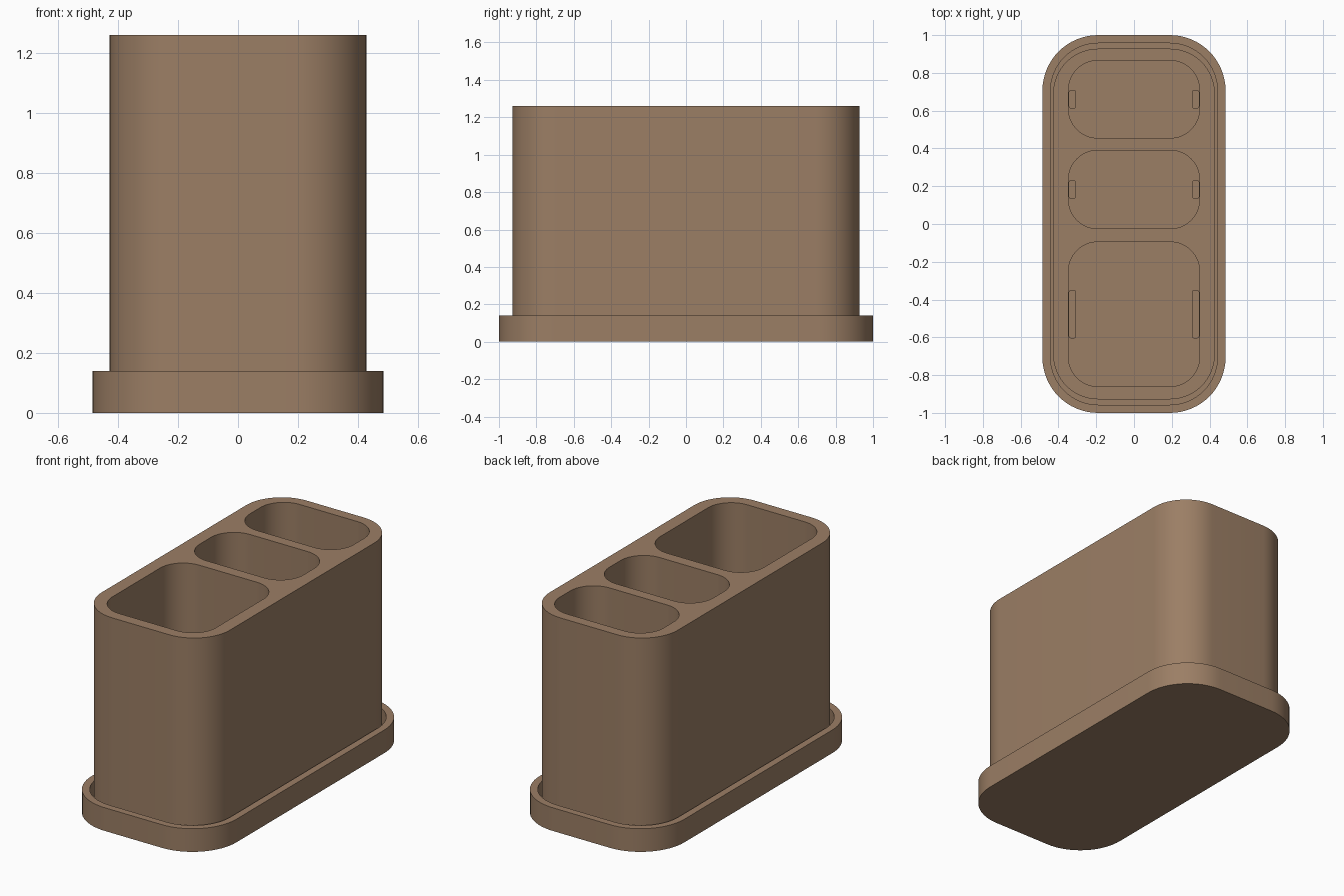
import bpy, bmesh, math

cube = bpy.data.objects.get("Cube")
if cube:
    bpy.data.objects.remove(cube, do_unlink=True)

brown = bpy.data.materials.new("warm brown")
brown.use_nodes = True
colour = (0.33, 0.21, 0.13, 1)
brown.diffuse_color = colour
brown.node_tree.nodes["Principled BSDF"].inputs["Base Color"].default_value = colour


def rounded_prism(name, x0, x1, y0, y1, z0, z1, radius, steps=16):
    """Upright prism with a rounded rectangle as its outline."""
    bm = bmesh.new()
    corners = [(x1 - radius, y1 - radius), (x0 + radius, y1 - radius),
               (x0 + radius, y0 + radius), (x1 - radius, y0 + radius)]
    outline = []
    for i, (cx, cy) in enumerate(corners):
        for s in range(steps + 1):
            a = math.pi / 2 * (i + s / steps)
            outline.append(bm.verts.new((cx + radius * math.cos(a), cy + radius * math.sin(a), z0)))
    base = bm.faces.new(outline)
    top = bmesh.ops.extrude_face_region(bm, geom=[base])["geom"]
    bmesh.ops.translate(bm, vec=(0, 0, z1 - z0),
                        verts=[v for v in top if isinstance(v, bmesh.types.BMVert)])
    bmesh.ops.recalc_face_normals(bm, faces=bm.faces)
    mesh = bpy.data.meshes.new(name)
    bm.to_mesh(mesh)
    bm.free()
    mesh.materials.append(brown)
    obj = bpy.data.objects.new(name, mesh)
    bpy.context.collection.objects.link(obj)
    return obj


def activate(obj):
    bpy.ops.object.select_all(action='DESELECT')
    obj.select_set(True)
    bpy.context.view_layer.objects.active = obj


def carve(obj, cutter):
    """Subtract the cutter and remove it."""
    activate(obj)
    mod = obj.modifiers.new("carve", 'BOOLEAN')
    mod.operation = 'DIFFERENCE'
    mod.solver = 'EXACT'
    mod.object = cutter
    bpy.ops.object.modifier_apply(modifier=mod.name)
    bpy.data.objects.remove(cutter, do_unlink=True)


tray_floor, cup_floor, height = 0.05, 0.1, 1.26

# Drip tray with a shallow recess
tray = rounded_prism("drip_tray", -0.485, 0.485, -1, 1, 0, 0.14, 0.295)
carve(tray, rounded_prism("tray_recess", -0.442, 0.442, -0.957, 0.957, tray_floor, 0.3, 0.252))

# Holder body standing in the tray
holder = rounded_prism("holder_body", -0.428, 0.428, -0.928, 0.928, tray_floor, height, 0.238)

# Three compartments, each with a pair of drain slots: y range, slot half length
for y0, y1, slot in [(-0.86, -0.095, 0.125), (-0.025, 0.39, 0.046), (0.455, 0.865, 0.046)]:
    carve(holder, rounded_prism("compartment", -0.347, 0.347, y0, y1, cup_floor, height + 0.1, 0.155))
    mid = (y0 + y1) / 2
    for side in (-1, 1):
        cx = side * 0.326
        carve(holder, rounded_prism("drain_slot", cx - 0.017, cx + 0.017, mid - slot, mid + slot,
                                    0, cup_floor + 0.05, 0.008, 4))

for obj in (tray, holder):
    activate(obj)
    bpy.ops.object.shade_smooth_by_angle(angle=math.radians(30))
